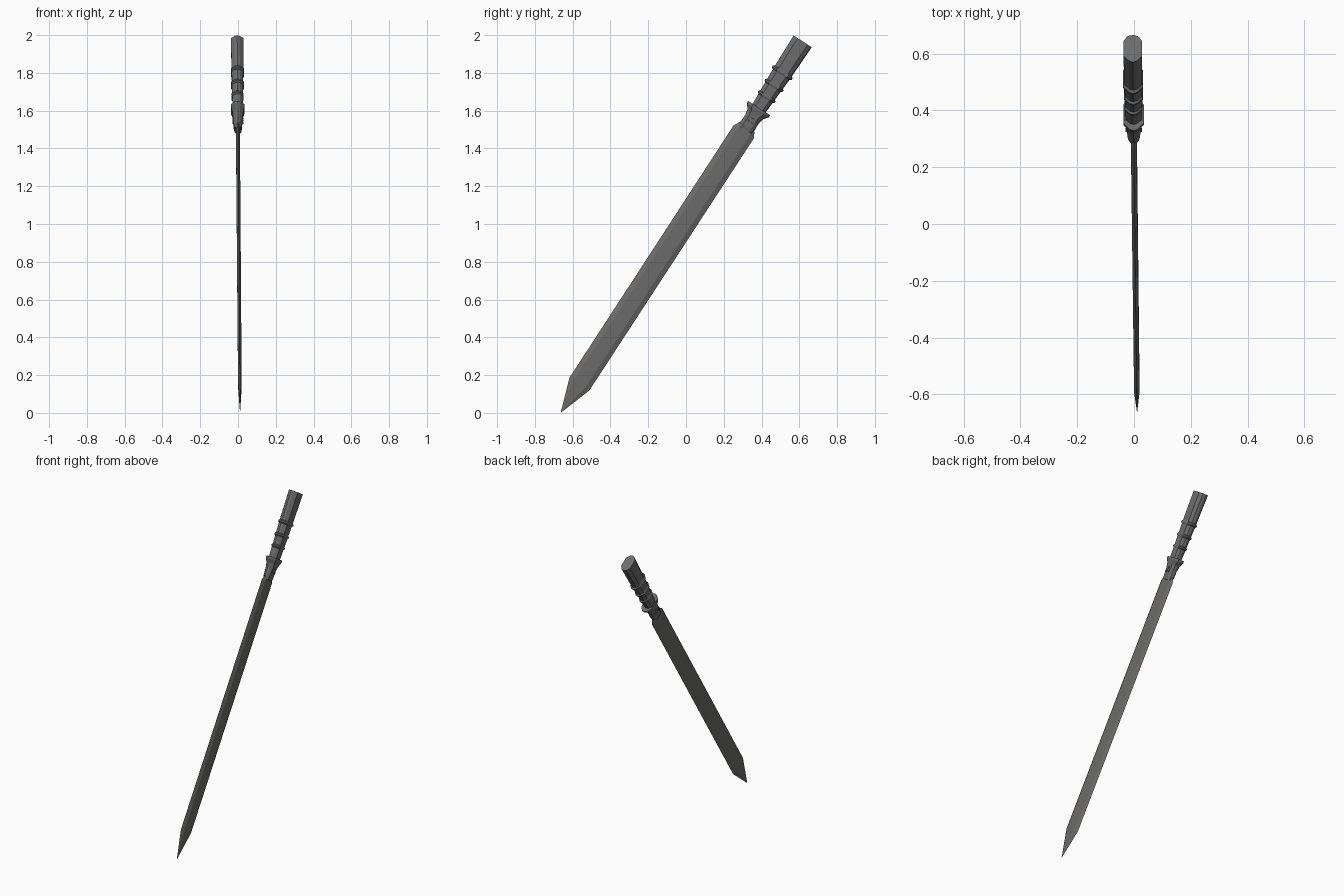
import bpy
from mathutils import Vector

if "Cube" in bpy.data.objects:
    bpy.data.objects.remove(bpy.data.objects["Cube"])

# Sword axis leans in the YZ plane: t runs along it, s across it, x is thickness
AXIS = Vector((0, 0.546, 0.838))
SIDE = Vector((0, 0.838, -0.546))
S0 = -0.556


def place(t, s, x):
    p = AXIS * t + SIDE * (S0 + s)
    p.x = x + 0.011 - 0.0065 * (t + 0.36)
    return p


def material(name, c):
    m = bpy.data.materials.new(name)
    m.diffuse_color = (*c, 1)
    m.use_nodes = True
    m.node_tree.nodes["Principled BSDF"].inputs["Base Color"].default_value = m.diffuse_color
    return m


steel = material("dark steel", (0.15, 0.148, 0.145))
grip_mat = material("dark grey grip", (0.15, 0.15, 0.15))


def loft(name, profile, sections, mat):
    """Skin a unit (s, x) profile through sections of (t, half_s, half_x)."""
    n = len(profile)
    verts = [place(t, a * hs, b * hx) for t, hs, hx in sections for a, b in profile]
    faces = [(k * n + i, k * n + (i + 1) % n, (k + 1) * n + (i + 1) % n, (k + 1) * n + i)
             for k in range(len(sections) - 1) for i in range(n)]
    faces += [tuple(reversed(range(n))), tuple(range(len(verts) - n, len(verts)))]
    me = bpy.data.meshes.new(name)
    me.from_pydata(verts, [], faces)
    me.materials.append(mat)
    ob = bpy.data.objects.new(name, me)
    bpy.context.collection.objects.link(ob)
    bpy.context.view_layer.objects.active = ob
    bpy.ops.object.mode_set(mode='EDIT')
    bpy.ops.mesh.select_all(action='SELECT')
    bpy.ops.mesh.remove_doubles(threshold=0.0002)
    bpy.ops.mesh.normals_make_consistent(inside=False)
    bpy.ops.object.mode_set(mode='OBJECT')
    return ob


# Blade with bevelled edges and a pointed tip
blade_profile = [(-1, 0), (-0.58, 1), (0.58, 1), (1, 0), (0.58, -1), (-0.58, -1)]
loft("blade", blade_profile, [
    (-0.36, 0.0004, 0.0003), (-0.18, 0.0625, 0.0095),
    (1.415, 0.0635, 0.0105), (1.446, 0.046, 0.0105)], steel)

# Handle parts share a stretched, faceted section with a pointed front edge
grip_profile = [(-1, 0), (-0.92, 0.4), (-0.55, 1), (0.55, 1), (0.92, 0.55),
                (1, 0), (0.92, -0.55), (0.55, -1), (-0.55, -1), (-0.92, -0.4)]
loft("guard", grip_profile, [
    (1.425, 0.040, 0.018), (1.45, 0.044, 0.022), (1.49, 0.042, 0.024),
    (1.525, 0.049, 0.029), (1.55, 0.069, 0.036), (1.563, 0.070, 0.036),
    (1.558, 0.045, 0.030)], grip_mat)
loft("grip", grip_profile, [
    (1.54, 0.040, 0.027), (1.63, 0.045, 0.028), (1.79, 0.053, 0.031),
    (1.985, 0.057, 0.033)], grip_mat)

# Raised rings around the grip
for i, (t, hs) in enumerate([(1.635, 0.053), (1.707, 0.057), (1.787, 0.063)]):
    hx = 0.032 + i * 0.0015
    loft(f"grip_ring_{i + 1}", grip_profile, [
        (t - 0.011, hs - 0.009, hx - 0.004), (t - 0.004, hs, hx),
        (t + 0.004, hs, hx), (t + 0.011, hs - 0.009, hx - 0.004)], grip_mat)

# Small trefoil ornament on each face of the guard
for i, (t, s) in enumerate([(1.478, -0.012), (1.478, 0.012), (1.499, 0.0)]):
    stud = [(-1, -1), (1, -1), (1, 1), (-1, 1)]
    ob = loft(f"guard_ornament_{i + 1}", stud, [
        (t - 0.009, 0.002, 0.025), (t, 0.009, 0.029), (t + 0.009, 0.002, 0.027)], grip_mat)
    for v in ob.data.vertices:
        v.co += SIDE * s
